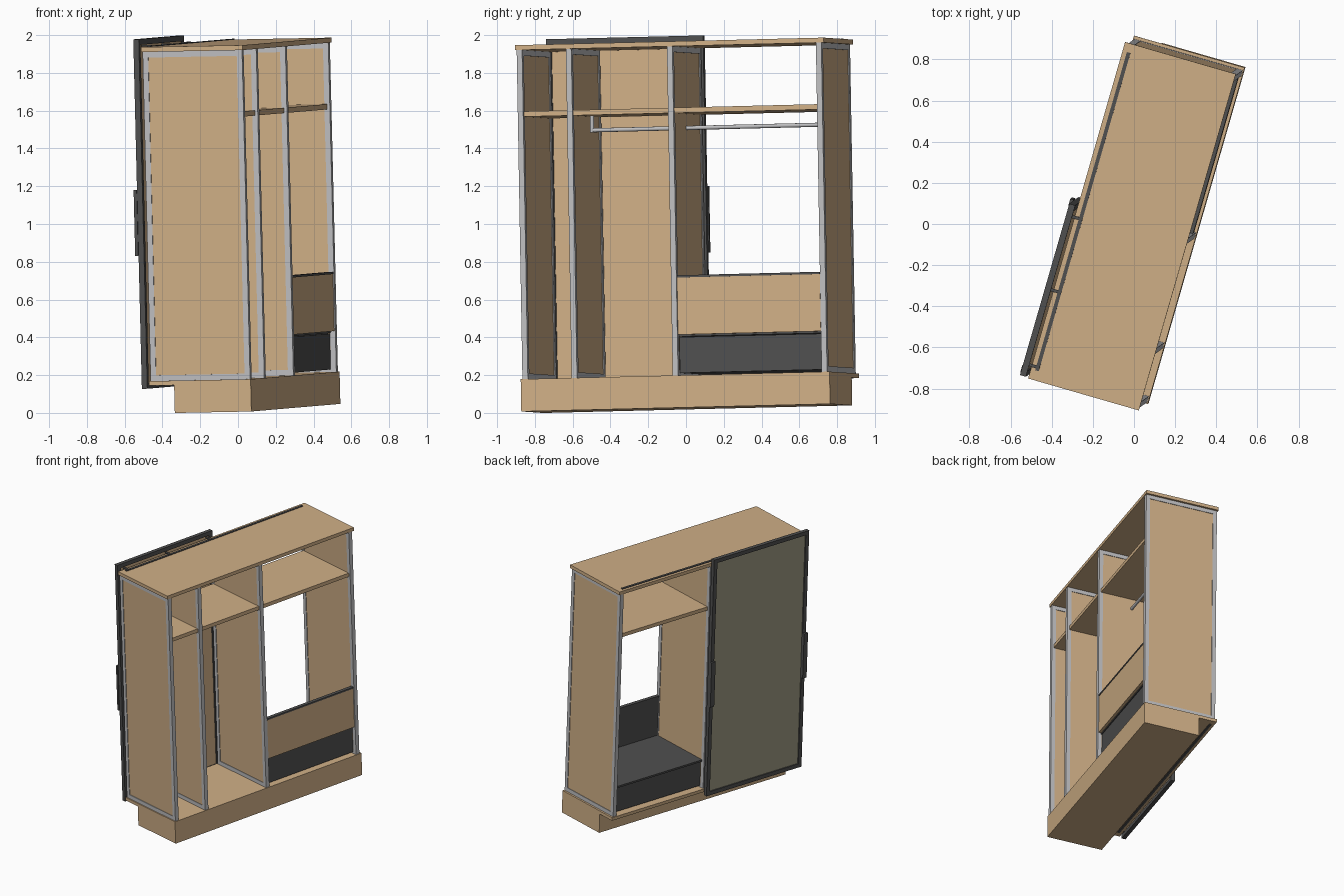
import bpy
from mathutils import Matrix, Vector

cube = bpy.data.objects.get("Cube")
if cube:
    bpy.data.objects.remove(cube, do_unlink=True)


def material(name, rgb, rough=0.6):
    m = bpy.data.materials.new(name)
    m.use_nodes = True
    m.diffuse_color = (*rgb, 1)
    node = m.node_tree.nodes["Principled BSDF"]
    node.inputs["Base Color"].default_value = (*rgb, 1)
    node.inputs["Roughness"].default_value = rough
    return m


wood = material("light wood", (0.63, 0.43, 0.24))
metal = material("light grey metal", (0.52, 0.52, 0.53))
dark = material("dark grey", (0.08, 0.08, 0.08))
olive = material("olive grey glass", (0.35, 0.33, 0.23))

# The cabinet stands turned and leans slightly: depth, length and up axes
up = Vector((-0.0245, -0.0175, 1)).normalized()
depth = Vector((0.961, -0.277, 0))
depth = (depth - up * depth.dot(up)).normalized()
length = up.cross(depth)
POSE = Matrix((depth, length, up)).transposed().to_4x4()


def box(name, a, b, c, mat):
    """Box from ranges along depth, length and height."""
    bpy.ops.mesh.primitive_cube_add(size=1)
    ob = bpy.context.object
    ob.name = name
    for v in ob.data.vertices:
        v.co = [lo + (hi - lo) * (k + 0.5) for (lo, hi), k in zip((a, b, c), v.co)]
    ob.data.materials.append(mat)
    ob.matrix_world = POSE
    return ob


def paint(ob, mat, rule):
    """Second colour on the faces whose normal fits the rule."""
    ob.data.materials.append(mat)
    for f in ob.data.polygons:
        if rule(f.normal):
            f.material_index = 1


def rod(name, start, end, radius, mat):
    p, q = Vector(start), Vector(end)
    bpy.ops.mesh.primitive_cylinder_add(vertices=16, radius=radius, depth=(q - p).length)
    ob = bpy.context.object
    ob.name = name
    turn = (q - p).to_track_quat("Z", "Y").to_matrix().to_4x4()
    ob.matrix_world = POSE @ Matrix.Translation((p + q) / 2) @ turn
    ob.data.materials.append(mat)
    bpy.ops.object.shade_smooth_by_angle()


# Plinth, bottom and top boards
A0, A1 = -0.25, 0.31
B0, B1 = -0.818, 0.884
FLOOR, CEIL = 0.192, 1.935
box("plinth", (-0.112, A1), (B0, B1), (0.021, 0.168), wood)
box("bottom_board", (A0, A1), (B0, B1), (0.168, FLOOR), wood)
box("top_board", (A0, A1), (B0, B1), (CEIL, 1.961), wood)

# Upright panels: wood core in a metal frame
BAR = 0.03
P0, P1 = -0.243, 0.305
uprights = {"front_end": -0.81, "front_divider": -0.539, "middle_divider": 0.018, "rear_end": 0.839}
for name, b in uprights.items():
    span = (b, b + BAR)
    box(name + "_core", (P0 + 0.02, P1 - 0.02), (b + 0.004, b + BAR - 0.004),
        (FLOOR + 0.01, CEIL - 0.01), wood)
    for side, a in (("outer", P0), ("inner", P1 - BAR)):
        box(f"{name}_{side}_post", (a, a + BAR), span, (FLOOR, CEIL), metal)
    for side, c in (("lower", FLOOR), ("upper", CEIL - BAR)):
        box(f"{name}_{side}_rail", (P0 + BAR, P1 - BAR), span, (c, c + BAR), metal)

# Shelves between the uprights
edges = list(uprights.values())
for i, (b, nxt) in enumerate(zip(edges, edges[1:])):
    box(f"shelf_{i + 1}", (-0.225, 0.29), (b + BAR, nxt), (1.582, 1.61), wood)

# Hanging rails, the first dropping from the shelf
RAIL_A, RAIL_C = 0.05, 1.507
rod("hanging_rail_1", (RAIL_A, -0.475, RAIL_C), (RAIL_A, 0.02, RAIL_C), 0.011, metal)
rod("hanging_rail_hanger", (RAIL_A, -0.475, RAIL_C - 0.011), (RAIL_A, -0.475, 1.585), 0.011, metal)
rod("hanging_rail_2", (RAIL_A, 0.045, RAIL_C), (RAIL_A, 0.842, RAIL_C), 0.011, metal)

# Low chest with a raised board along its back
CB = (0.05, 0.837)
box("chest_body", (-0.21, 0.275), CB, (0.205, 0.395), dark)
box("chest_lid", (-0.225, 0.28), CB, (0.398, 0.412), dark)
board = box("chest_back_board", (0.28, 0.3), CB, (0.408, 0.71), wood)
paint(board, dark, lambda n: n.x < -0.5)
box("chest_back_board_cap", (0.275, 0.303), CB, (0.71, 0.722), dark)

# Sliding door tracks
TRACK = (-0.228, -0.21)
box("upper_track", TRACK, (-0.77, 0.84), (1.957, 1.966), dark)
box("lower_track", TRACK, (-0.77, 0.84), (0.163, 0.169), dark)

# Sliding door: dark frame, panel glazed outside and wooden inside
D0, D1 = -0.292, -0.262
DB0, DB1 = -0.812, 0.055
DC0, DC1 = 0.152, 2.003
panel = box("door_panel", (D0 + 0.008, D1 - 0.008), (DB0 + 0.015, DB1 - 0.015),
            (DC0 + 0.015, DC1 - 0.015), wood)
paint(panel, olive, lambda n: n.x < -0.5)
for side, b in (("front", DB0), ("rear", DB1 - BAR)):
    box(f"door_{side}_stile", (D0, D1), (b, b + BAR), (DC0, DC1), dark)
for side, c in (("lower", DC0), ("upper", DC1 - BAR)):
    box(f"door_{side}_rail", (D0, D1), (DB0 + BAR, DB1 - BAR), (c, c + BAR), dark)

# Door handles on both stiles, and hangers joining door to track
for side, b in (("front", DB0 - 0.006), ("rear", DB1 - 0.03)):
    box(f"door_{side}_handle", (-0.309, D0), (b, b + 0.036), (0.855, 1.205), dark)
for i, b in enumerate((-0.76, -0.38, -0.01)):
    box(f"door_hanger_{i + 1}", (D1, -0.21), (b, b + 0.015), (1.962, 1.97), dark)
